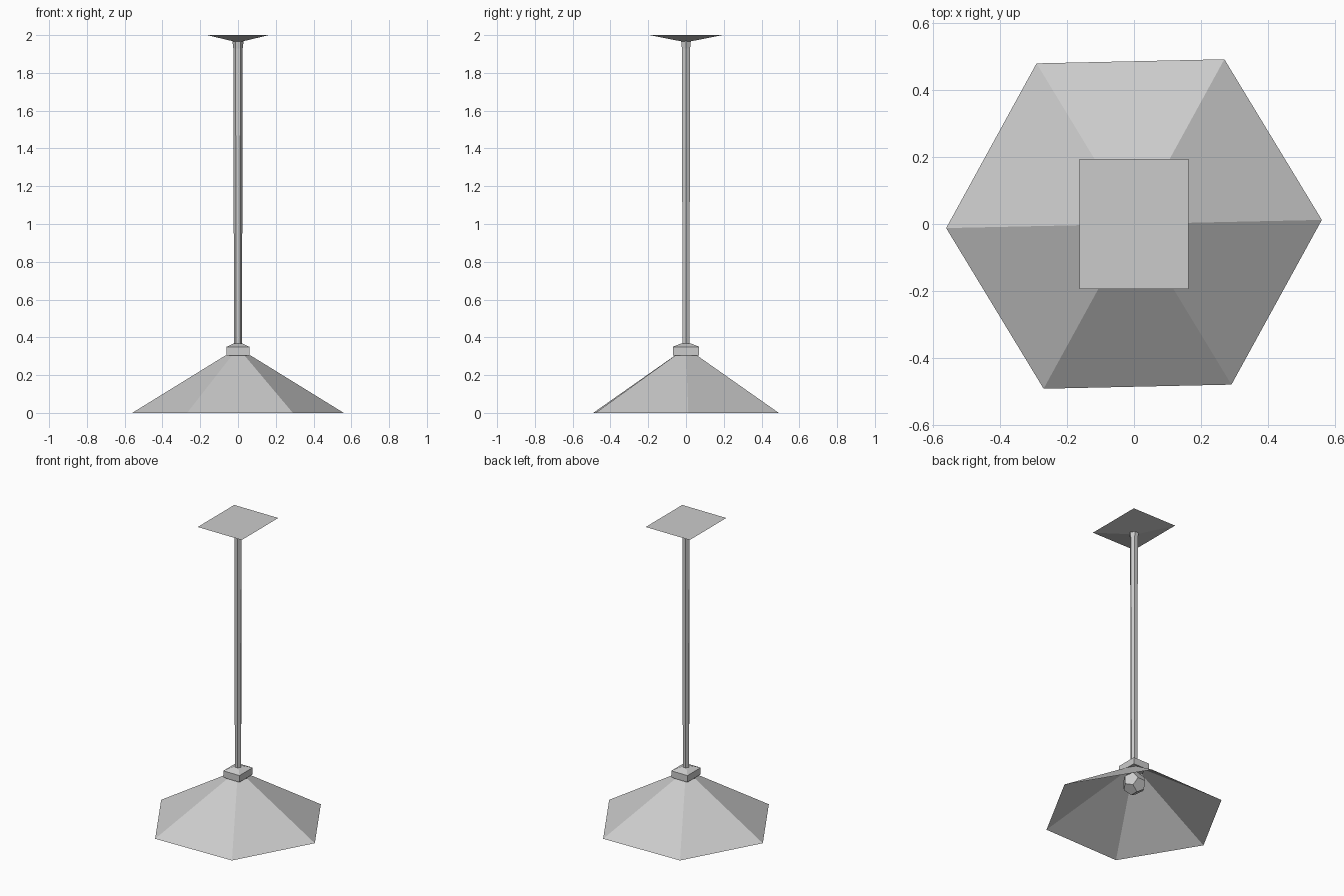
import bpy, bmesh
from math import cos, sin, pi, radians

old = bpy.data.objects.get("Cube")
if old:
    bpy.data.objects.remove(old, do_unlink=True)

GREY = (0.6, 0.6, 0.6, 1)
grey = bpy.data.materials.new("plain grey")
grey.use_nodes = True
grey.diffuse_color = GREY
grey.node_tree.nodes["Principled BSDF"].inputs["Base Color"].default_value = GREY


def finish(name, bm):
    mesh = bpy.data.meshes.new(name)
    bm.to_mesh(mesh)
    bm.free()
    mesh.materials.append(grey)
    obj = bpy.data.objects.new(name, mesh)
    bpy.context.collection.objects.link(obj)
    return obj


def rect(hx, hy, z):
    return [(-hx, -hy, z), (hx, -hy, z), (hx, hy, z), (-hx, hy, z)]


def hexagon(r, z, turn=0):
    return [(r * cos(i * pi / 3 + turn), r * sin(i * pi / 3 + turn), z) for i in range(6)]


def loft(name, rings, capped=True):
    """Join rings of points, listed bottom to top, with quads."""
    bm = bmesh.new()
    loops = [[bm.verts.new(p) for p in ring] for ring in rings]
    n = len(loops[0])
    for low, high in zip(loops, loops[1:]):
        for i in range(n):
            j = (i + 1) % n
            bm.faces.new((low[i], low[j], high[j], high[i]))
    if capped:
        bm.faces.new(loops[0][::-1])
        bm.faces.new(loops[-1])
    return finish(name, bm)


# Ceiling plate, a shallow upside-down pyramid
loft("ceiling_plate", [rect(0.025, 0.025, 1.967), rect(0.163, 0.193, 2.0)])

# Six-sided rod, flared at the top
loft("hanging_rod", [hexagon(0.021, 0.36), hexagon(0.025, 1.93), hexagon(0.03, 1.97)])

# Collar block with a sloped top
loft("collar", [rect(0.06, 0.07, 0.305), rect(0.06, 0.07, 0.35), rect(0.022, 0.025, 0.368)])

# Open six-sided shade, turned slightly
turn = radians(1.25)
loft("shade", [hexagon(0.56, 0, turn), hexagon(0.065, 0.305, turn)], capped=False)

# Twelve-sided bulb
bm = bmesh.new()
phi = (1 + 5 ** 0.5) / 2
signs = (-1, 1)
for a in signs:
    for b in signs:
        for c in signs:
            bm.verts.new((a, b, c))
        p = (0, a / phi, b * phi)
        for k in range(3):
            bm.verts.new(p[k:] + p[:k])
bmesh.ops.convex_hull(bm, input=bm.verts)
bmesh.ops.dissolve_limit(bm, angle_limit=radians(5), verts=bm.verts, edges=bm.edges)
bmesh.ops.recalc_face_normals(bm, faces=bm.faces)
size = 0.075 / 3 ** 0.5
bmesh.ops.scale(bm, vec=(size, size, size), verts=bm.verts)
bulb = finish("bulb", bm)
bulb.location.z = 0.22
